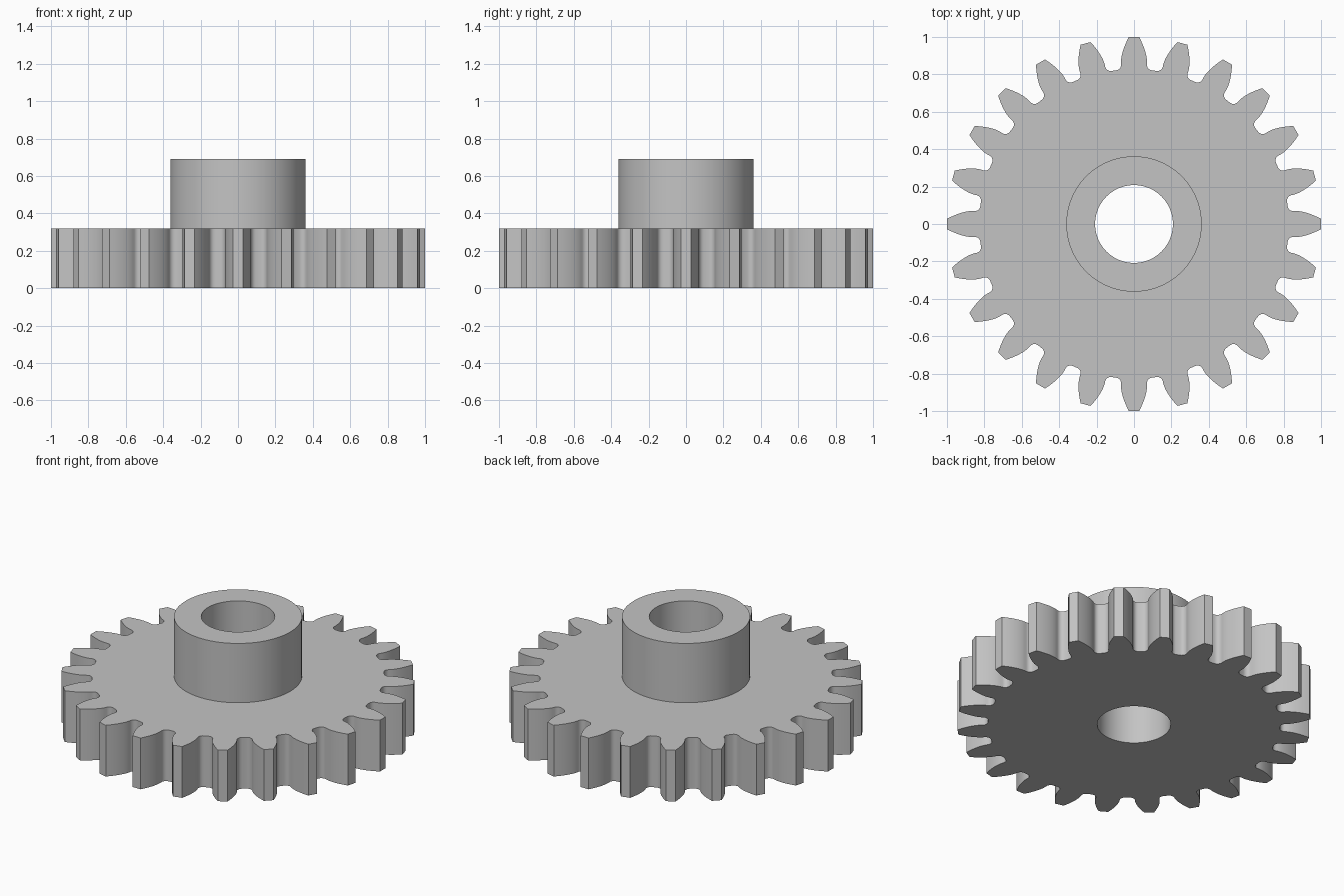
import bpy
import bmesh
from math import acos, cos, sin, tan, pi, radians

if "Cube" in bpy.data.objects:
    bpy.data.objects.remove(bpy.data.objects["Cube"], do_unlink=True)

# Gear dimensions
TEETH = 24
TIP = 1.0
MODULE = 2 * TIP / (TEETH + 2)
PITCH = MODULE * TEETH / 2
ROOT = PITCH - 1.25 * MODULE
PRESSURE = radians(20)
BASE = PITCH * cos(PRESSURE)
FILLET = 0.38 * MODULE
BODY_TOP, HUB_TOP = 0.32, 0.69
HUB_R, BORE_R = 0.362, 0.208


def involute(a):
    return tan(a) - a


def half_angle(r):
    """Half the angular tooth thickness at radius r."""
    return pi / (2 * TEETH) + involute(PRESSURE) - involute(acos(min(1, BASE / r)))


def tooth_side():
    """Polar points (radius, angle) from the tooth tip down to the root."""
    steps = 7
    pts = []
    for i in range(steps + 1):
        r = TIP + (BASE - TIP) * i / steps
        pts.append((r, half_angle(r)))
    for i in range(6):
        t = i / 5 * pi / 2
        pts.append((ROOT + FILLET * (1 - sin(t)),
                    half_angle(BASE) + FILLET / ROOT * (1 - cos(t))))
    return pts


def gear_outline():
    side = tooth_side()
    tooth = [(r, -a) for r, a in reversed(side)] + side
    return [(r * cos(a + k * 2 * pi / TEETH), r * sin(a + k * 2 * pi / TEETH))
            for k in range(TEETH) for r, a in tooth]


def circle(radius, n=96):
    return [(radius * cos(2 * pi * i / n), radius * sin(2 * pi * i / n)) for i in range(n)]


bm = bmesh.new()


def ring(points, z):
    verts = [bm.verts.new((x, y, z)) for x, y in points]
    edges = [bm.edges.new((v, verts[i - 1])) for i, v in enumerate(verts)]
    return verts, edges


def wall(points, z0, z1):
    """Vertical wall; returns its bottom and top edge loops."""
    (low, low_e), (high, high_e) = ring(points, z0), ring(points, z1)
    for i in range(len(low)):
        bm.faces.new((low[i - 1], low[i], high[i], high[i - 1]))
    return low_e, high_e


def cap(outer, inner, up):
    bmesh.ops.triangle_fill(bm, use_beauty=True, edges=outer + inner, normal=(0, 0, up))


# Toothed body, hub and through bore as one solid
body_low, body_high = wall(gear_outline(), 0, BODY_TOP)
hub_low, hub_high = wall(circle(HUB_R), BODY_TOP, HUB_TOP)
bore_low, bore_high = wall(circle(BORE_R), 0, HUB_TOP)
cap(body_low, bore_low, -1)
cap(body_high, hub_low, 1)
cap(hub_high, bore_high, 1)
bmesh.ops.recalc_face_normals(bm, faces=bm.faces[:])

mesh = bpy.data.meshes.new("spur_gear")
bm.to_mesh(mesh)
bm.free()
gear = bpy.data.objects.new("spur_gear", mesh)
bpy.context.collection.objects.link(gear)

# Plain grey metal
grey = bpy.data.materials.new("grey")
grey.use_nodes = True
colour = (0.55, 0.55, 0.55, 1)
grey.diffuse_color = colour
grey.node_tree.nodes["Principled BSDF"].inputs["Base Color"].default_value = colour
mesh.materials.append(grey)

bpy.ops.object.select_all(action="DESELECT")
gear.select_set(True)
bpy.context.view_layer.objects.active = gear
bpy.ops.object.shade_smooth_by_angle(angle=radians(30))
